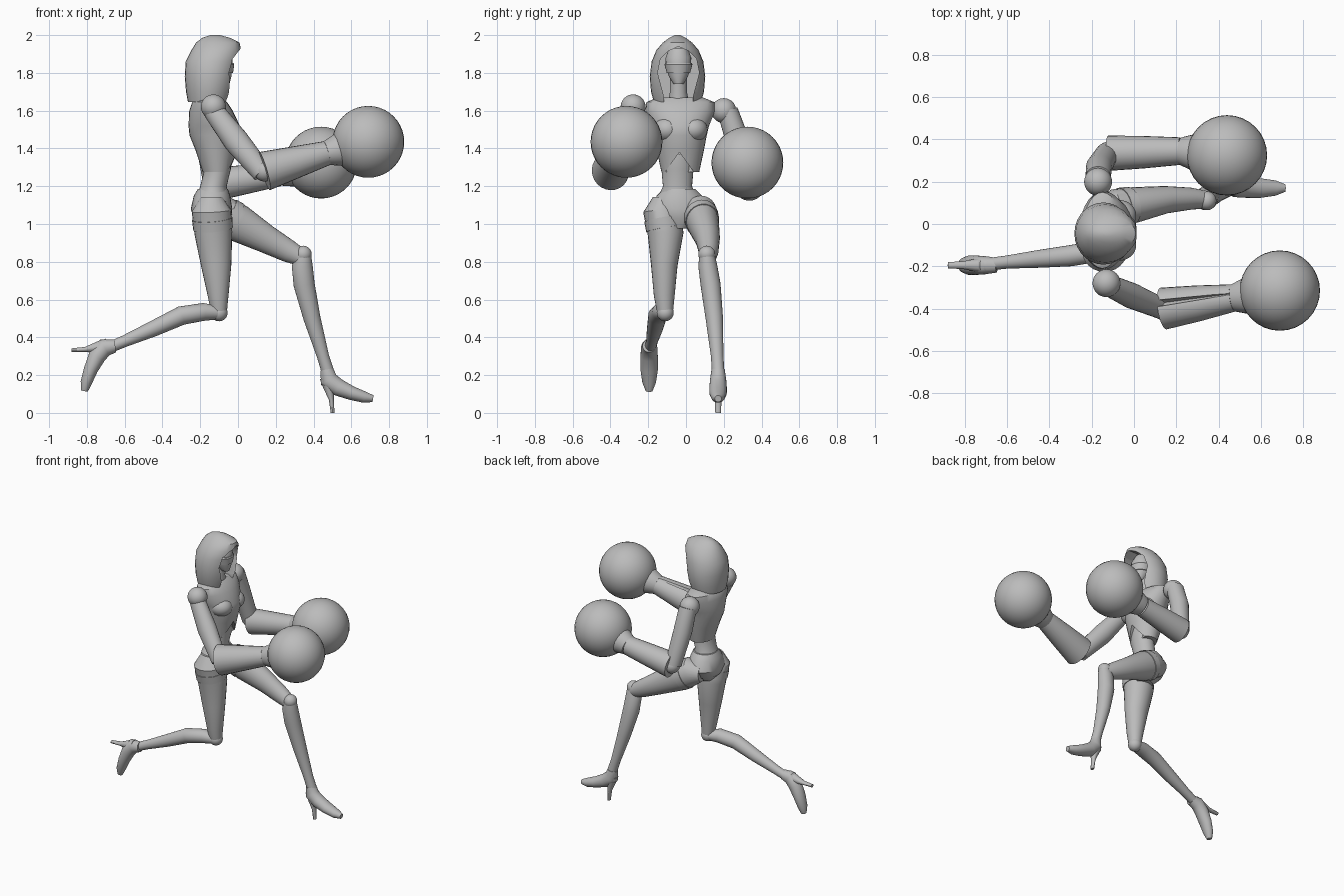
import bpy, bmesh, math
from mathutils import Vector, Matrix

if "Cube" in bpy.data.objects:
    bpy.data.objects.remove(bpy.data.objects["Cube"])

grey = bpy.data.materials.new("plain grey")
grey.use_nodes = True
COLOUR = (0.5, 0.5, 0.5, 1)
grey.diffuse_color = COLOUR
grey.node_tree.nodes["Principled BSDF"].inputs["Base Color"].default_value = COLOUR


def finish(name, bm):
    bmesh.ops.recalc_face_normals(bm, faces=bm.faces)
    mesh = bpy.data.meshes.new(name)
    bm.to_mesh(mesh)
    bm.free()
    mesh.materials.append(grey)
    obj = bpy.data.objects.new(name, mesh)
    bpy.context.collection.objects.link(obj)
    return obj


def loft(name, stations, axis=None, n=24):
    """Skin elliptical rings: each station is x, y, z, side radius, other radius."""
    bm = bmesh.new()
    centres = [Vector(s[:3]) for s in stations]
    rings = []
    for i, s in enumerate(stations):
        a, b = centres[max(i - 1, 0)], centres[min(i + 1, len(centres) - 1)]
        along = Vector(axis) if axis else (b - a).normalized()
        side = Vector((0, 1, 0))
        side = (side - along * side.dot(along)).normalized()
        other = along.cross(side)
        rings.append([bm.verts.new(centres[i] + side * s[3] * math.cos(k * math.tau / n)
                                   + other * s[4] * math.sin(k * math.tau / n))
                      for k in range(n)])
    for low, high in zip(rings, rings[1:]):
        for k in range(n):
            j = (k + 1) % n
            bm.faces.new((low[k], low[j], high[j], high[k]))
    bm.faces.new(rings[0])
    bm.faces.new(rings[-1])
    return finish(name, bm)


def stack(name, levels, cy):
    """Horizontal rings: each level is z, centre x, x radius, y radius."""
    return loft(name, [(x, cy, z, ry, rx) for z, x, rx, ry in levels], (0, 0, 1), 28)


def ball(name, centre, radius, scale=(1, 1, 1)):
    bm = bmesh.new()
    bmesh.ops.create_uvsphere(bm, u_segments=32, v_segments=20, radius=radius)
    bm.transform(Matrix.Translation(centre) @ Matrix.Diagonal((*scale, 1)))
    return finish(name, bm)


def prism(name, outline, x0, x1):
    """Extrude a y-z outline along x."""
    bm = bmesh.new()
    face = bm.faces.new([bm.verts.new((x0, y, z)) for y, z in outline])
    out = bmesh.ops.extrude_face_region(bm, geom=[face])
    moved = [v for v in out["geom"] if isinstance(v, bmesh.types.BMVert)]
    bmesh.ops.translate(bm, verts=moved, vec=(x1 - x0, 0, 0))
    return finish(name, bm)


def cut(obj, cutter):
    mod = obj.modifiers.new("cut", "BOOLEAN")
    mod.operation, mod.object = "DIFFERENCE", cutter
    graph = bpy.context.evaluated_depsgraph_get()
    mesh = bpy.data.meshes.new_from_object(obj.evaluated_get(graph))
    obj.modifiers.clear()
    obj.data = mesh
    bpy.data.objects.remove(cutter)


# Hood with an arched opening
hood = stack("hood", [(1.645, -.155, .11, .125), (1.7, -.15, .125, .14), (1.78, -.145, .137, .147),
                      (1.86, -.135, .142, .137), (1.92, -.115, .132, .112), (1.96, -.107, .115, .078),
                      (1.985, -.115, .075, .045), (2, -.12, .025, .015)], -.045)
half = [(.075, 1.6), (.078, 1.68), (.11, 1.8), (.095, 1.875), (.055, 1.915)]
arch = [(-.04 + y, z) for y, z in half] + [(-.04, 1.94)] + [(-.04 - y, z) for y, z in half[::-1]]
cut(hood, prism("hood_cutter", arch, -.17, .2))

# Face, visor and neck
stack("face", [(1.74, -.075, .03, .025), (1.78, -.09, .055, .05), (1.83, -.1, .07, .067),
               (1.88, -.1, .07, .068), (1.93, -.11, .05, .05)], -.04)
stack("visor", [(1.8, -.09, .064, .062), (1.845, -.095, .075, .074), (1.852, -.095, .07, .07)], -.04)
loft("neck", [(-.14, -.04, 1.62, .06, .06), (-.13, -.04, 1.7, .045, .045), (-.12, -.04, 1.8, .045, .045)])

# Torso
chest = stack("chest", [(1.275, -.11, .077, .1), (1.39, -.117, .108, .125), (1.47, -.122, .135, .14),
                        (1.52, -.126, .136, .152), (1.6, -.143, .115, .185), (1.645, -.15, .092, .18),
                        (1.67, -.15, .06, .12)], -.03)
cut(chest, prism("chest_cutter", [(-.13, 1.25), (-.035, 1.38), (.06, 1.25)], -.06, .1))
stack("abdomen", [(1.37, -.108, .07, .085), (1.29, -.108, .07, .085),
                  (1.2, -.13, .07, .077), (1.15, -.135, .083, .1)], -.045)
stack("pelvis", [(1.185, -.133, .08, .085), (1.15, -.138, .096, .12), (1.08, -.14, .11, .15),
                 (1.03, -.135, .1, .12), (.975, -.12, .06, .045)], -.035)
for name, y in (("collar_plate_right", -.1), ("collar_plate_left", .04)):
    ball(name, (-.07, y, 1.5), .07, (1.15, 1.05, .95))

# Legs
thighs = {
    "back": [(-.14, -.125, 1.14, .05, .06), (-.14, -.13, 1.07, .097, .105), (-.13, -.108, .95, .095, .1),
             (-.115, -.115, .78, .07, .08), (-.105, -.115, .62, .055, .055), (-.1, -.11, .52, .04, .04)],
    "front": [(-.17, .06, 1.06, .06, .06), (-.09, .075, 1.055, .09, .1), (0, .09, 1.005, .085, .1),
              (.15, .115, .92, .065, .075), (.27, .12, .855, .052, .06), (.34, .115, .82, .042, .045)]}
shins = {
    "back": [(-.1, -.11, .53, .04, .035), (-.18, -.13, .535, .05, .047), (-.3, -.15, .515, .05, .05),
             (-.45, -.165, .445, .042, .042), (-.6, -.18, .38, .031, .031), (-.66, -.187, .355, .03, .03)],
    "front": [(.345, .11, .84, .04, .042), (.34, .115, .78, .05, .055), (.35, .13, .68, .053, .056),
              (.392, .15, .5, .046, .045), (.45, .165, .3, .033, .032), (.475, .17, .22, .033, .033)]}
for side, stations in thighs.items():
    loft(side + "_thigh", stations)
    # Raised band round the top of the thigh
    top, low = Vector(stations[1]), Vector(stations[2])
    band = [top.lerp(low, t) for t in (.35, .8)]
    loft(side + "_thigh_band", [(*b[:3], b[3] + .004, b[4] + .004) for b in band])
    loft(side + "_shin", shins[side])
    ball(side + "_knee", shins[side][0][:3], .045)

# High-heeled feet, built pointing along x from the ankle
for side, ankle, turn in (("front", (.47, .17, .22), 0), ("back", (-.66, -.195, .355), 92)):
    pose = Matrix.Translation(ankle) @ Matrix.Rotation(math.radians(turn), 4, "Y")
    foot = loft(side + "_foot", [(0, 0, .01, .035, .034), (.01, 0, -.045, .043, .048),
                                 (.06, 0, -.085, .046, .046), (.13, 0, -.115, .046, .037),
                                 (.2, 0, -.137, .036, .03), (.245, 0, -.145, .018, .018)])
    heel = loft(side + "_heel", [(.005, 0, -.04, .038, .042), (.012, 0, -.09, .03, .03),
                                 (.024, 0, -.15, .018, .013), (.031, 0, -.22, .015, .01)], (0, 0, 1), 12)
    foot.data.transform(pose)
    heel.data.transform(pose)

# Arms: shoulder, upper arm, forearm with a slit, flared cuff, round glove
arms = (
    ("right", (-.13, -.28, 1.62), [(-.13, -.285, 1.6, .05, .055), (-.01, -.34, 1.44, .06, .068),
     (.13, -.4, 1.27, .05, .055)], (.14, -.4, 1.28), (.47, -.35, 1.375), (.69, -.315, 1.435), (.105, .065), (.03, .12)),
    ("left", (-.17, .2, 1.6), [(-.17, .22, 1.6, .055, .06), (-.165, .27, 1.45, .062, .062),
     (-.13, .33, 1.22, .055, .055)], (-.12, .335, 1.21), (.22, .345, 1.265), (.44, .325, 1.325), (.088, .065), (-.1, -.03)))
for side, shoulder, upper, elbow, wrist, hand, (big, small), (dy, dz) in arms:
    ball(side + "_shoulder", shoulder, .066)
    loft(side + "_upper_arm", upper)
    ball(side + "_elbow", elbow, .055)
    start, end, fist = Vector(elbow), Vector(wrist), Vector(hand)
    forearm = loft(side + "_forearm", [(*start, big * .95, big), (*start.lerp(end, .5), (big + small) / 2, (big + small) / 2),
                                       (*end, small, small)], end - start and (end - start).normalized())
    offset = Vector((0, dy, dz))
    a, b = start - (end - start) * .1 + offset, end + offset * .75
    cut(forearm, loft("slit_cutter", [(*a, .018, .06), (*b, .006, .03)], None, 8))
    loft(side + "_cuff", [(*end, small, small), (*end.lerp(fist, .25), small * 1.3, small * 1.3),
                          (*end.lerp(fist, .5), small * 1.4, small * 1.4)])
    ball(side + "_glove", hand, .19)

# Smooth shading with crisp creases
bpy.ops.object.select_all(action="DESELECT")
for obj in bpy.context.collection.objects:
    if obj.type == "MESH":
        obj.select_set(True)
        bpy.context.view_layer.objects.active = obj
bpy.ops.object.shade_smooth_by_angle(angle=math.radians(35))
